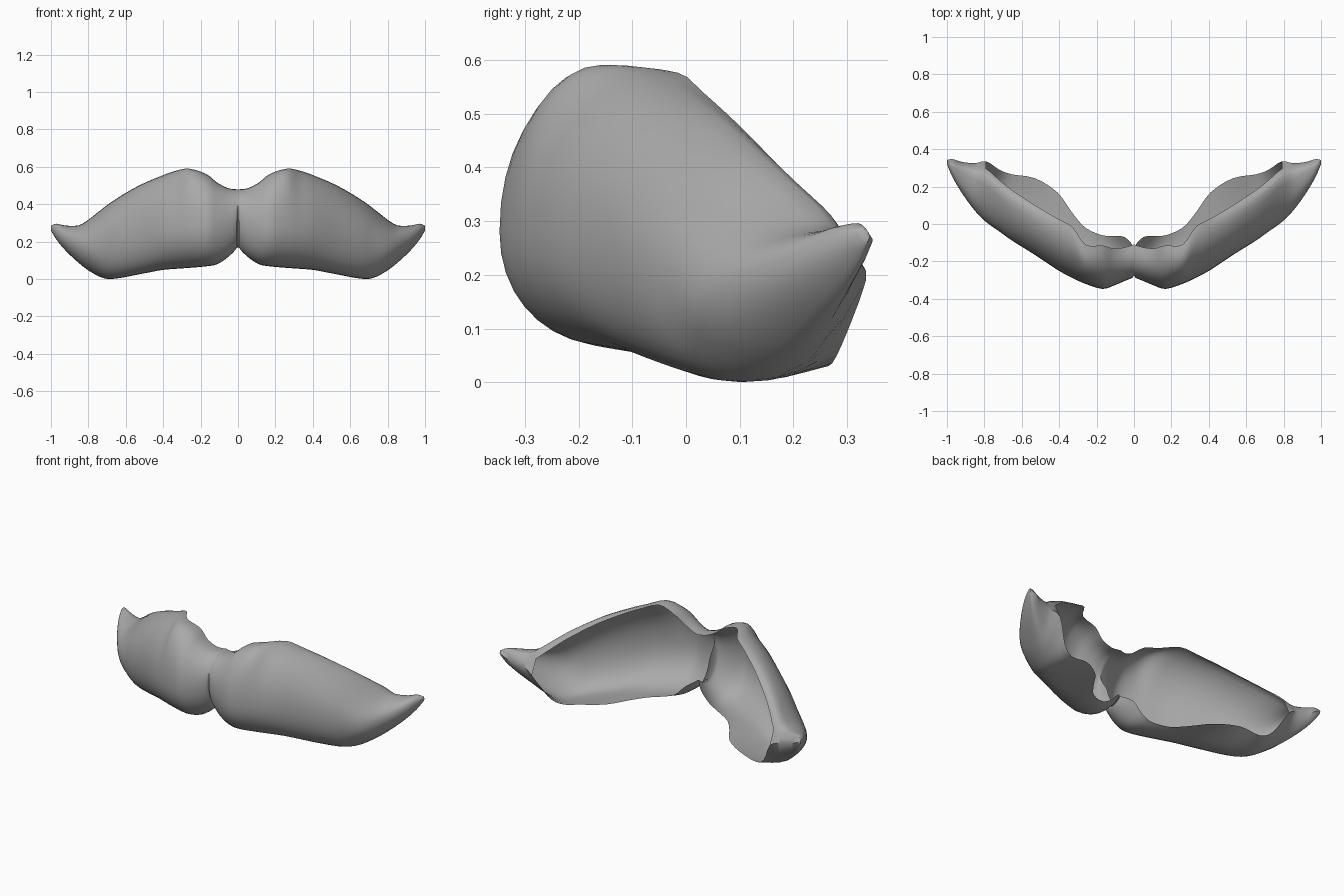
import bpy, bmesh, math

if "Cube" in bpy.data.objects:
    bpy.data.objects.remove(bpy.data.objects["Cube"])

# Stations along one half, centre to tip:
# x, front y, front z, top rim y, crest z, underside y, z, lower back rim y, z
ROWS = [
    (0.00, -.285, .34, -.11, .48, -.18, .17, -.12, .20),
    (0.05, -.305, .31, -.125, .485, -.18, .12, -.07, .17),
    (0.11, -.330, .29, -.13, .515, -.16, .08, -.065, .11),
    (0.17, -.347, .28, -.115, .562, -.14, .068, -.06, .08),
    (0.26, -.320, .28, -.11, .59, -.10, .06, -.02, .065),
    (0.33, -.288, .275, -.015, .58, -.07, .055, .06, .06),
    (0.41, -.245, .27, .03, .552, -.04, .048, .17, .055),
    (0.53, -.165, .25, .10, .50, .01, .025, .245, .05),
    (0.65, -.090, .215, .18, .43, .08, .003, .265, .03),
    (0.72, -.040, .19, .235, .38, .13, .005, .29, .07),
    (0.79, .010, .17, .295, .325, .18, .04, .335, .19),
    (0.85, .070, .18, .31, .288, .22, .085, .325, .22),
    (0.92, .165, .21, .32, .286, .27, .15, .332, .235),
    (0.97, .250, .245, .328, .296, .31, .21, .347, .262),
    (1.00, .320, .275, .336, .285, .335, .26, .342, .272),
]
STEPS = 3      # smooth in-between stations
ARC = 9        # points per quarter of the outer curve
TIP_X = 0.78   # the back is closed beyond this station


def spline(a, b, c, d, t):
    """Smooth blend from row b to row c (Catmull-Rom)."""
    return [q + .5 * t * (r - p + t * (2 * p - 5 * q + 4 * r - s + t * (3 * (q - r) + s - p)))
            for p, q, r, s in zip(a, b, c, d)]


def section(row):
    """Open cross-section from the top rim, round the front, to the back rim."""
    x, yf, zf, yt, zt, yu, zu, yb, zb = row
    taper = max(0, min(1, (1 - x) / .2))
    drop = max(.004, (x - .3) * .1) * taper
    yc = yt - .05 * taper                      # crest lies ahead of the rim
    pts = [(yt, zt - drop), ((yt + yc) / 2, zt - drop * .3)]
    for i in range(ARC):                       # upper front
        a = math.pi / 2 * i / ARC
        pts.append((yc + (yf - yc) * math.sin(a), zf + (zt - zf) * math.cos(a) ** .95))
    for i in range(ARC):                       # lower front, slightly squarer
        a = math.pi / 2 * i / ARC
        pts.append((yu + (yf - yu) * math.cos(a) ** .95, zf + (zu - zf) * math.sin(a) ** .95))
    for i in range(5):                         # underside flange
        t = i / 4
        ym = (yu + yb) / 2
        pts.append(((1 - t) ** 2 * yu + 2 * t * (1 - t) * ym + t * t * yb,
                    (1 - t * t) * zu + t * t * zb))
    if x < .003:                               # narrow crease between the halves
        pts = [(y + (.06 * min(1, max(0, (.39 - z) / .1)) if y < -.2 else 0), z) for y, z in pts]
    return [(x, y, z) for y, z in pts]


# Interpolate the stations
rows = []
n = len(ROWS)
for i in range(n - 1):
    quad = [ROWS[max(0, min(n - 1, i + k))] for k in (-1, 0, 1, 2)]
    rows += [spline(*quad, s / STEPS) for s in range(STEPS)]
rows.append(list(ROWS[-1]))
rows.insert(1, [.005] + list(ROWS[0][1:]))     # lip of the crease

# Loft one half
bm = bmesh.new()
rings = [[bm.verts.new(p) for p in section(r)] for r in rows]
for r0, r1, row in zip(rings, rings[1:], rows):
    for j in range(len(r0) - 1):
        bm.faces.new((r0[j], r0[j + 1], r1[j + 1], r1[j]))
    if row[0] > TIP_X:                         # back of the solid tip
        bm.faces.new((r0[-1], r0[0], r1[0], r1[-1]))
bm.faces.new(rings[-1])                        # tip cap
bmesh.ops.remove_doubles(bm, verts=bm.verts[:], dist=.0005)

mesh = bpy.data.meshes.new("moustache")
bm.to_mesh(mesh)
bm.free()
obj = bpy.data.objects.new("moustache", mesh)
bpy.context.collection.objects.link(obj)

grey = bpy.data.materials.new("grey")
grey.diffuse_color = (.4, .4, .4, 1)
grey.use_nodes = True
grey.node_tree.nodes["Principled BSDF"].inputs["Base Color"].default_value = grey.diffuse_color
mesh.materials.append(grey)

# Mirror to the other half, keep the centre crease sharp
mirror = obj.modifiers.new("mirror", 'MIRROR')
mirror.use_clip = True
bpy.context.view_layer.objects.active = obj
obj.select_set(True)
bpy.ops.object.modifier_apply(modifier="mirror")
bpy.ops.object.shade_smooth_by_angle(angle=math.radians(55))
